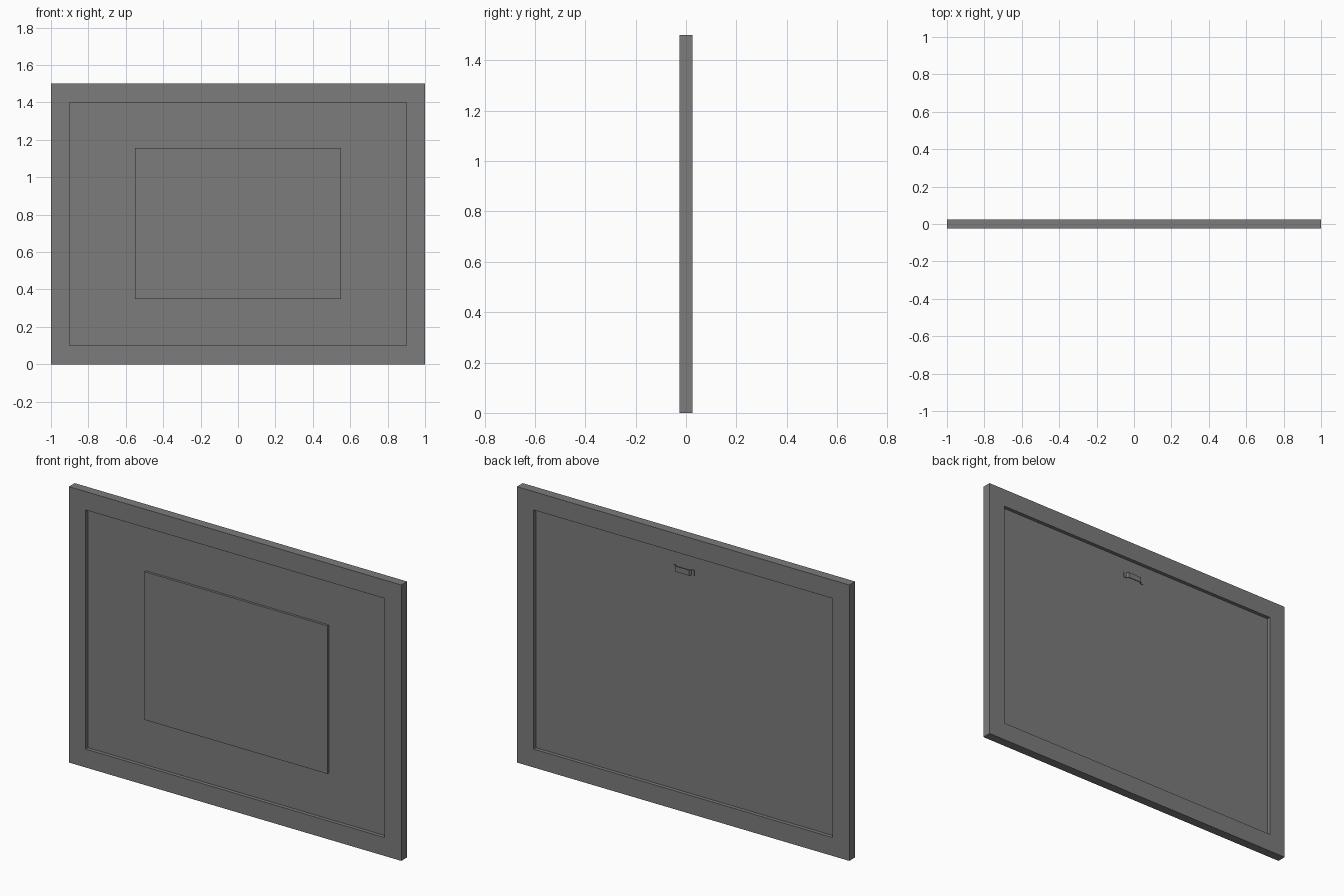
import bpy, bmesh

old = bpy.data.objects.get("Cube")
if old:
    bpy.data.objects.remove(old, do_unlink=True)

WIDTH, HEIGHT, DEPTH, BORDER = 2.0, 1.5, 0.05, 0.1
MID = HEIGHT / 2

grey = bpy.data.materials.new("mid grey")
grey.use_nodes = True
colour = (0.2, 0.2, 0.2, 1)
grey.diffuse_color = colour
grey.node_tree.nodes["Principled BSDF"].inputs["Base Color"].default_value = colour


def finish(name, bm):
    bmesh.ops.recalc_face_normals(bm, faces=bm.faces)
    mesh = bpy.data.meshes.new(name)
    bm.to_mesh(mesh)
    bm.free()
    mesh.materials.append(grey)
    obj = bpy.data.objects.new(name, mesh)
    bpy.context.collection.objects.link(obj)


def box(name, x, y, z):
    """Box from (low, high) ranges on each axis."""
    bm = bmesh.new()
    bmesh.ops.create_cube(bm, size=1)
    for v in bm.verts:
        v.co = [sum(r) / 2 + c * (r[1] - r[0]) for r, c in zip((x, y, z), v.co)]
    finish(name, bm)


def rectangle(bm, inset, y):
    w, h = WIDTH / 2 - inset, MID - inset
    return [bm.verts.new((sx * w, y, MID + sz * h))
            for sx, sz in ((-1, -1), (1, -1), (1, 1), (-1, 1))]


# Frame: four rectangular loops joined into a closed ring
bm = bmesh.new()
half = DEPTH / 2
loops = [rectangle(bm, i, y) for i, y in
         ((0, -half), (0, half), (BORDER, half), (BORDER, -half))]
for k in range(4):
    a, b = loops[k], loops[(k + 1) % 4]
    for i in range(4):
        j = (i + 1) % 4
        bm.faces.new((a[i], a[j], b[j], b[i]))
finish("frame", bm)

# Backing board and the raised picture panel
edge = WIDTH / 2 - BORDER
box("backing_board", (-edge, edge), (-0.005, 0.005), (BORDER, HEIGHT - BORDER))
box("picture_panel", (-0.55, 0.55), (-0.018, -0.005), (0.35, 1.155))

# Hanger: bent strip with two flat tabs and a raised bridge
base, rise, thick = 0.005, 0.015, 0.003
path = [(-0.065, 0), (-0.048, 0), (-0.042, rise - thick),
        (0.042, rise - thick), (0.048, 0), (0.065, 0)]
bm = bmesh.new()
rows = [[bm.verts.new((x + 0.01, base + y + t, z)) for x, y in path]
        for t, z in ((0, 1.29), (thick, 1.29), (thick, 1.32), (0, 1.32))]
for k in range(4):
    a, b = rows[k], rows[(k + 1) % 4]
    for i in range(len(path) - 1):
        bm.faces.new((a[i], a[i + 1], b[i + 1], b[i]))
for end in (0, -1):
    bm.faces.new([r[end] for r in rows])
finish("hanger", bm)
